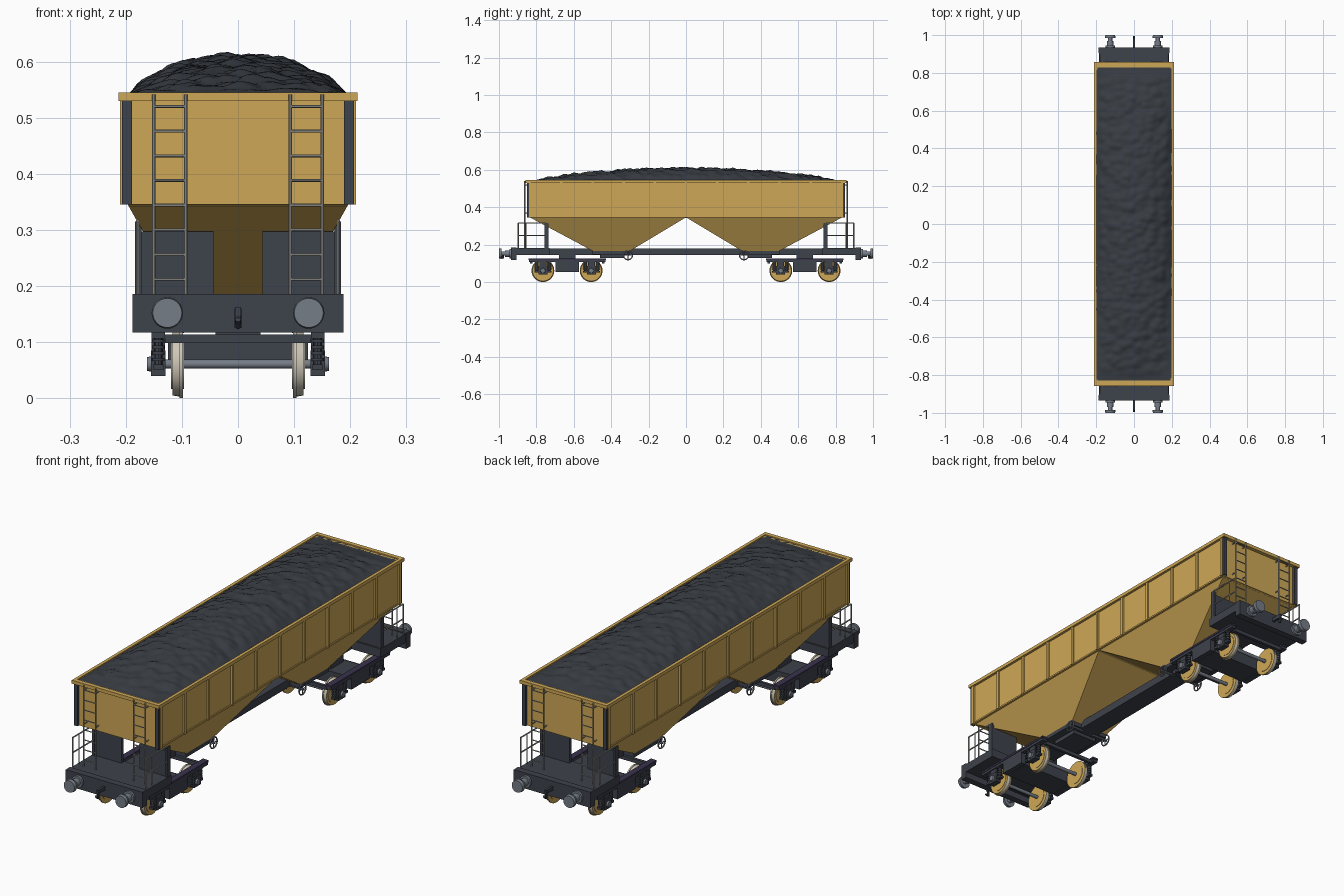
import bpy, bmesh, math, random
from mathutils import Vector, noise

if "Cube" in bpy.data.objects:
    bpy.data.objects.remove(bpy.data.objects["Cube"])

random.seed(4)


def material(name, rgb):
    m = bpy.data.materials.new(name)
    m.diffuse_color = (*rgb, 1)
    m.use_nodes = True
    m.node_tree.nodes["Principled BSDF"].inputs["Base Color"].default_value = m.diffuse_color
    return m


YELLOW = material("ochre paint", (0.62, 0.39, 0.095))
DARK = material("dark grey frame", (0.048, 0.054, 0.070))
COAL = material("coal", (0.040, 0.046, 0.056))
STEEL = material("blue grey steel", (0.18, 0.205, 0.245))
RAIL = material("light grey rail", (0.36, 0.36, 0.34))
TREAD = material("pale wheel tread", (0.60, 0.56, 0.46))
PURPLE = material("dark purple strip", (0.040, 0.032, 0.070))
SIDES = [(sx, sy) for sx in (-1, 1) for sy in (-1, 1)]


def box(bm, x0, x1, y0, y1, z0, z1):
    vs = bmesh.ops.create_cube(bm, size=1)["verts"]
    for v in vs:
        v.co = ((x0 + x1) / 2 + v.co.x * abs(x1 - x0),
                (y0 + y1) / 2 + v.co.y * abs(y1 - y0),
                (z0 + z1) / 2 + v.co.z * (z1 - z0))


def rod(bm, p, q, r, seg=8, r2=None):
    p, q = Vector(p), Vector(q)
    d = q - p
    vs = bmesh.ops.create_cone(bm, cap_ends=True, segments=seg, radius1=r,
                               radius2=r if r2 is None else r2, depth=d.length)["verts"]
    rot = d.to_track_quat('Z', 'Y')
    for v in vs:
        v.co = rot @ v.co + (p + q) / 2


def finish(name, bm, *mats, smooth=False):
    bmesh.ops.recalc_face_normals(bm, faces=bm.faces)
    me = bpy.data.meshes.new(name)
    bm.to_mesh(me)
    bm.free()
    ob = bpy.data.objects.new(name, me)
    bpy.context.collection.objects.link(ob)
    for m in mats:
        me.materials.append(m)
    if smooth:
        bpy.ops.object.select_all(action='DESELECT')
        ob.select_set(True)
        bpy.context.view_layer.objects.active = ob
        bpy.ops.object.shade_smooth_by_angle(angle=math.radians(40))
    return ob


# Upper body: side and end walls with a floor
bm = bmesh.new()
for s in (-1, 1):
    box(bm, s * 0.192, s * 0.202, -0.848, 0.848, 0.345, 0.54)
    box(bm, -0.192, 0.192, s * 0.828, s * 0.84, 0.345, 0.54)
box(bm, -0.195, 0.195, -0.83, 0.83, 0.343, 0.353)
finish("body_walls", bm, YELLOW)

# Top rim and side ribs
bm = bmesh.new()
for s in (-1, 1):
    box(bm, s * 0.199, s * 0.213, -0.857, 0.857, 0.53, 0.545)
    box(bm, -0.199, 0.199, s * 0.838, s * 0.857, 0.53, 0.545)
finish("top_rim", bm, YELLOW)
bm = bmesh.new()
for s in (-1, 1):
    for i in range(-5, 6):
        y = i * 0.1667
        box(bm, s * 0.2, s * 0.21, y - 0.006, y + 0.006, 0.345, 0.53)
    box(bm, s * 0.2, s * 0.206, -0.84, 0.84, 0.345, 0.352)
finish("side_ribs", bm, YELLOW)

# Dark posts at the body corners
bm = bmesh.new()
for sx, sy in SIDES:
    box(bm, sx * 0.189, sx * 0.207, sy * 0.836, sy * 0.851, 0.345, 0.53)
finish("corner_posts", bm, DARK)

# Two tapered hoppers
bm = bmesh.new()
for s in (-1, 1):
    vs = bmesh.ops.create_cube(bm, size=1)["verts"]
    for v in vs:
        top, far = v.co.z > 0, v.co.y > 0
        y = (0.835 if far else 0) if top else (0.487 if far else 0.31)
        v.co = (math.copysign(0.197 if top else 0.092, v.co.x), s * y, 0.346 if top else 0.16)
finish("hoppers", bm, YELLOW)

# Coal heap with lumpy surface
bm = bmesh.new()
NX, NY = 44, 180
grid = []
for j in range(NY + 1):
    row = []
    for i in range(NX + 1):
        u, v = 2 * i / NX - 1, 2 * j / NY - 1
        x, y = u * 0.198, v * 0.842
        a, b = max(0, 1 - (u / 0.98) ** 2), max(0, 1 - (v / 0.97) ** 2)
        d = noise.voronoi(Vector((x * 22, y * 26, 0.3)))[0][0]
        lump = (0.45 - d) * 0.016 + noise.noise(Vector((x * 14, y * 14, 2))) * 0.006
        edge = min(1, 5 * a) * min(1, 5 * b)
        row.append(bm.verts.new((x, y, 0.54 + 0.071 * a ** 0.75 * b ** 0.8 + lump * edge)))
    grid.append(row)
for j in range(NY):
    for i in range(NX):
        bm.faces.new((grid[j][i], grid[j][i + 1], grid[j + 1][i + 1], grid[j + 1][i]))
finish("coal_heap", bm, COAL, smooth=True)

# Centre sill, discharge gates, end decks and buffer beams
bm = bmesh.new()
box(bm, -0.045, 0.045, -0.92, 0.92, 0.145, 0.18)
finish("centre_sill", bm, DARK)
bm = bmesh.new()
for s in (-1, 1):
    box(bm, -0.095, 0.095, s * 0.30, s * 0.50, 0.148, 0.166)
    box(bm, -0.06, 0.06, s * 0.33, s * 0.46, 0.13, 0.15)
finish("discharge_gates", bm, DARK)
bm = bmesh.new()
for s in (-1, 1):
    box(bm, -0.186, 0.186, s * 0.73, s * 0.91, 0.145, 0.183)
finish("end_decks", bm, DARK)
bm = bmesh.new()
for s in (-1, 1):
    box(bm, -0.188, 0.188, s * 0.905, s * 0.935, 0.117, 0.186)
finish("buffer_beams", bm, DARK)

# Plates holding up the body ends
bm = bmesh.new()
for sx, sy in SIDES:
    box(bm, sx * 0.044, sx * 0.184, sy * 0.738, sy * 0.752, 0.18, 0.297)
    box(bm, sx * 0.172, sx * 0.184, sy * 0.735, sy * 0.757, 0.18, 0.315)
finish("support_plates", bm, DARK)

# Buffers and coupling hooks
bm = bmesh.new()
for sx, sy in SIDES:
    def at(y):
        return (sx * 0.126, sy * y, 0.152)
    rod(bm, at(0.93), at(0.945), 0.026, 20)
    rod(bm, at(0.94), at(0.968), 0.017, 20)
    rod(bm, at(0.96), at(0.988), 0.011, 16)
    rod(bm, at(0.986), at(1.0), 0.028, 28, 0.026)
finish("buffers", bm, STEEL, smooth=True)
bm = bmesh.new()
for s in (-1, 1):
    box(bm, -0.005, 0.005, s * 0.93, s * 0.985, 0.147, 0.163)
    rod(bm, (0, s * 0.978, 0.16), (0, s * 0.978, 0.125), 0.006)
    rod(bm, (0, s * 0.978, 0.127), (0, s * 0.993, 0.14), 0.005)
finish("coupling_hooks", bm, DARK)

# End ladders
bm = bmesh.new()
for sx, sy in SIDES:
    y = sy * 0.862
    for x in (0.093, 0.150):
        rod(bm, (sx * x, y, 0.183), (sx * x, y, 0.541), 0.0032)
        for z in (0.37, 0.52):
            rod(bm, (sx * x, y, z), (sx * x, sy * 0.838, z), 0.0025, 6)
    for k in range(8):
        z = 0.212 + k * 0.044
        rod(bm, (sx * 0.093, y, z), (sx * 0.150, y, z), 0.0026, 6)
finish("ladders", bm, RAIL, smooth=True)

# Deck handrails
bm = bmesh.new()
for sx, sy in SIDES:
    x = sx * 0.179
    rod(bm, (x, sy * 0.897, 0.18), (x, sy * 0.897, 0.317), 0.003)
    rod(bm, (x, sy * 0.855, 0.18), (x, sy * 0.855, 0.317), 0.0025)
    for z in (0.25, 0.316):
        rod(bm, (x, sy * 0.75, z), (x, sy * 0.898, z), 0.003)
finish("handrails", bm, RAIL, smooth=True)

# Handwheels that work the discharge gates
bm = bmesh.new()
for sx, sy in SIDES:
    c = Vector((sx * 0.098, sy * 0.31, 0.143))
    rod(bm, (sx * 0.03, c.y, c.z), c + Vector((sx * 0.006, 0, 0)), 0.005)
    pts = [c + Vector((0, math.cos(a), math.sin(a))) * 0.024
           for a in (math.tau * i / 16 for i in range(16))]
    for i, p in enumerate(pts):
        rod(bm, p, pts[(i + 1) % 16], 0.0032, 6)
        if i % 4 == 0:
            rod(bm, c, p, 0.0022, 6)
finish("gate_handwheels", bm, STEEL, smooth=True)

# Wheels: pale tread and flange, painted flat faces
AXLES = [s * y for s in (-1, 1) for y in (0.507, 0.765)]
bm = bmesh.new()
for y in AXLES:
    for s in (-1, 1):
        rod(bm, (s * 0.098, y, 0.061), (s * 0.104, y, 0.061), 0.061, 36)
        rod(bm, (s * 0.104, y, 0.061), (s * 0.117, y, 0.061), 0.058, 36, 0.056)
        rod(bm, (s * 0.096, y, 0.061), (s * 0.119, y, 0.061), 0.045, 36)
bm.normal_update()
for f in bm.faces:
    f.material_index = 1 if abs(f.normal.x) > 0.8 else 0
finish("wheels", bm, TREAD, YELLOW, smooth=True)

# Axles with round end caps
bm = bmesh.new()
for y in AXLES:
    rod(bm, (-0.155, y, 0.061), (0.155, y, 0.061), 0.008, 14)
    for s in (-1, 1):
        rod(bm, (s * 0.15, y, 0.061), (s * 0.162, y, 0.061), 0.015, 18, 0.012)
finish("axles", bm, STEEL, smooth=True)

# Bogie frames, crossbeams and axle boxes
bm = bmesh.new()
strip = bmesh.new()
springs = bmesh.new()
for s in (-1, 1):
    c = s * 0.635
    box(bm, -0.125, 0.125, c - 0.06, c + 0.06, 0.055, 0.108)
    box(bm, -0.04, 0.04, c - 0.045, c + 0.045, 0.10, 0.15)
    for e in (-1, 1):
        box(bm, -0.13, 0.13, c + e * 0.185, c + e * 0.198, 0.098, 0.114)
        x = e * 0.142
        box(bm, x - 0.012, x + 0.012, c - 0.205, c + 0.205, 0.106, 0.118)
        box(strip, x - 0.014, x + 0.014, c - 0.207, c + 0.207, 0.117, 0.126)
        box(bm, x - 0.012, x + 0.012, c - 0.062, c + 0.062, 0.055, 0.108)
        for w in (-0.13, 0.13):
            y = c + w
            box(bm, x - 0.013, x + 0.013, y - 0.024, y + 0.024, 0.04, 0.085)
            for d in (-0.034, 0.034):
                box(bm, x - 0.009, x + 0.009, y + d - 0.012, y + d + 0.012, 0.05, 0.06)
                rod(springs, (x, y + d, 0.058), (x, y + d, 0.108), 0.007)
                for k in range(4):
                    z = 0.066 + k * 0.011
                    rod(springs, (x, y + d, z), (x, y + d, z + 0.006), 0.011, 12)
            box(bm, x - 0.008, x + 0.008, y - 0.018, y + 0.018, 0.08, 0.11)
finish("bogie_frames", bm, DARK)
finish("bogie_top_strips", strip, PURPLE)
finish("bogie_springs", springs, DARK, smooth=True)
